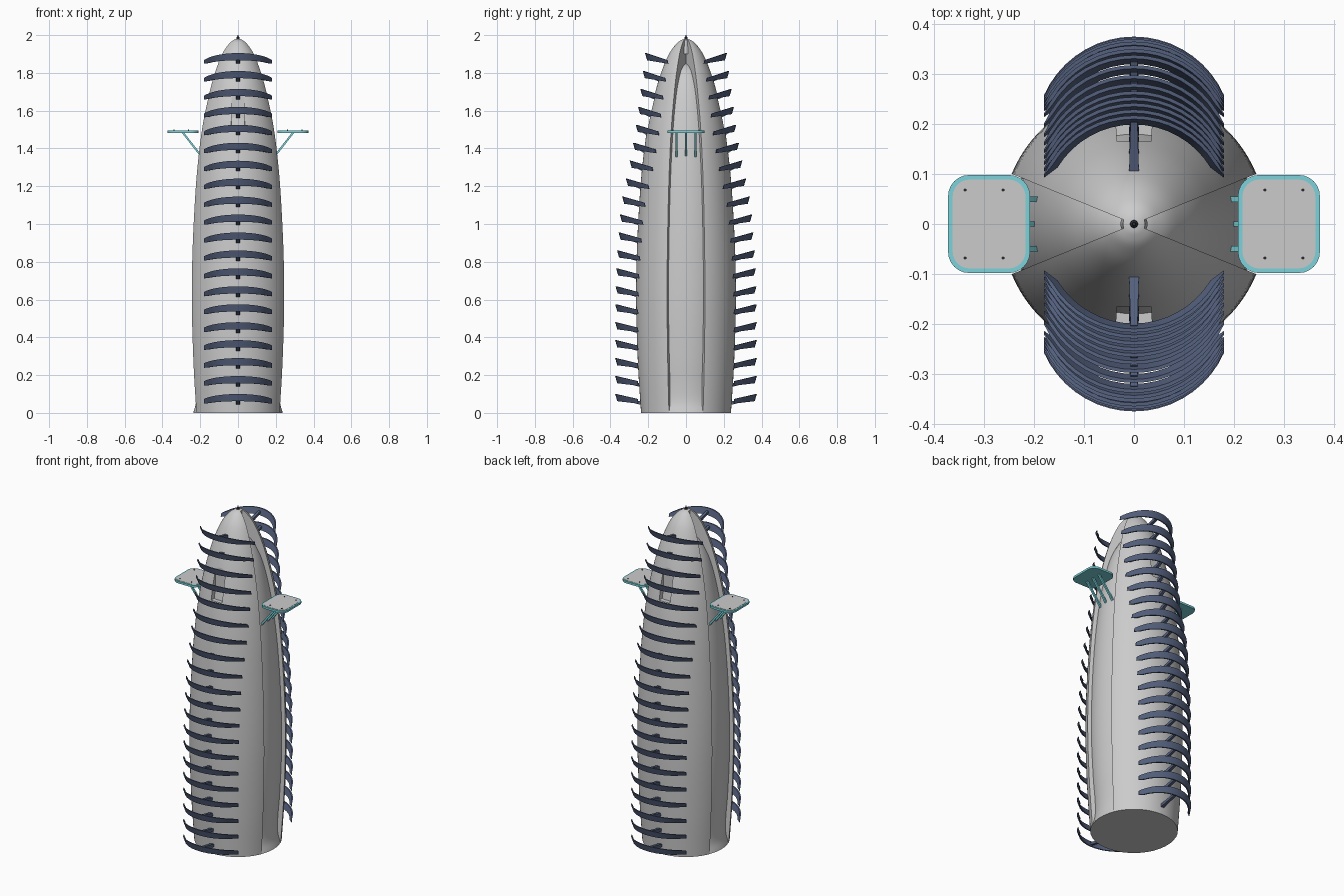
import bpy, bmesh, math
from mathutils import Vector

if "Cube" in bpy.data.objects:
    bpy.data.objects.remove(bpy.data.objects["Cube"])

def material(name, col):
    m = bpy.data.materials.new(name)
    m.diffuse_color = (*col, 1)
    m.use_nodes = True
    m.node_tree.nodes["Principled BSDF"].inputs["Base Color"].default_value = m.diffuse_color
    return m

NAVY = material("navy", (0.09, 0.12, 0.21))
TEAL = material("teal", (0.2, 0.65, 0.7))
DARK = material("dark", (0.03, 0.03, 0.04))

def make(name, verts, faces, mat=None, smooth=False, mirror=None):
    me = bpy.data.meshes.new(name)
    me.from_pydata(verts, [], faces)
    bm = bmesh.new()
    bm.from_mesh(me)
    bmesh.ops.recalc_face_normals(bm, faces=bm.faces)
    bm.to_mesh(me)
    bm.free()
    ob = bpy.data.objects.new(name, me)
    bpy.context.collection.objects.link(ob)
    if mat:
        me.materials.append(mat)
    if mirror is not None:
        mod = ob.modifiers.new("mirror", 'MIRROR')
        mod.use_axis = [i == mirror for i in range(3)]
        mod.use_clip = False
        mod.use_mirror_merge = False
    if smooth:
        bpy.ops.object.select_all(action='DESELECT')
        ob.select_set(True)
        bpy.context.view_layer.objects.active = ob
        bpy.ops.object.shade_smooth_by_angle(angle=math.radians(30))
    return ob

def spline(pts, n=5):
    """Catmull-Rom through (radius, z) points."""
    p = [Vector(q) for q in pts]
    p = [2 * p[0] - p[1]] + p + [2 * p[-1] - p[-2]]
    out = []
    for i in range(1, len(p) - 2):
        a, b, c, d = p[i - 1:i + 3]
        for k in range(n):
            t = k / n
            out.append(0.5 * (2 * b + (c - a) * t + (2 * a - 5 * b + 4 * c - d) * t * t
                              + (3 * b - a - 3 * c + d) * t ** 3))
    return out + [p[-2]]

def revolve(name, prof, a0, a1, steps, **kw):
    """Solid of revolution; a partial sweep gets flat walls to the axis."""
    full = a1 - a0 > 359
    cols = steps if full else steps + 1
    rings = prof[:-1]
    verts, faces = [], []
    for r, z in rings:
        for k in range(cols):
            a = math.radians(a0 + (a1 - a0) * k / steps)
            verts.append((r * math.cos(a), r * math.sin(a), z))
    tip = len(verts)
    verts.append((0, 0, prof[-1][1]))
    for k in range(steps):
        k2 = (k + 1) % cols
        for i in range(len(rings) - 1):
            faces.append((i * cols + k, i * cols + k2, (i + 1) * cols + k2, (i + 1) * cols + k))
        top = (len(rings) - 1) * cols
        faces.append((top + k, top + k2, tip))
    base = list(range(cols))
    if not full:
        axis = len(verts)
        verts.append((0, 0, prof[0][1]))
        base.append(axis)
        for k in (0, cols - 1):
            faces.append([axis] + [i * cols + k for i in range(len(rings))] + [tip])
    faces.append(base)
    return make(name, verts, faces, **kw)

def beam(p, q, w0, w1, h0, h1):
    """Tapered box from p to q: widths w across the direction, heights h."""
    p, q = Vector(p), Vector(q)
    d = (q - p).normalized()
    side = d.cross(Vector((0, 0, 1))).normalized()
    up = side.cross(d)
    v = [c + side * (sx * w / 2) + up * (sz * h / 2)
         for c, w, h in ((p, w0, h0), (q, w1, h1))
         for sx, sz in ((-1, -1), (1, -1), (1, 1), (-1, 1))]
    f = [(0, 1, 2, 3), (4, 5, 6, 7)] + [(i, (i + 1) % 4, 4 + (i + 1) % 4, 4 + i) for i in range(4)]
    return v, f

def prism(outline, z0, z1):
    n = len(outline)
    v = [(x, y, z) for z in (z0, z1) for x, y in outline]
    f = [list(range(n)), list(range(n, 2 * n))]
    f += [(i, (i + 1) % n, n + (i + 1) % n, n + i) for i in range(n)]
    return v, f

def rounded(cx, hx, hy, r, n=7):
    pts = []
    for q, (sx, sy) in enumerate(((1, 1), (-1, 1), (-1, -1), (1, -1))):
        for k in range(n):
            a = math.radians(90 * q + 90 * k / (n - 1))
            pts.append((cx + sx * (hx - r) + r * math.cos(a), sy * (hy - r) + r * math.sin(a)))
    return pts

# Outer shell halves, front and back
shell = spline([(.238, 0), (.254, .25), (.264, .55), (.262, .8), (.251, 1.05), (.234, 1.28),
                (.206, 1.5), (.167, 1.68), (.132, 1.8), (.09, 1.9), (.05, 1.955), (.022, 1.975), (0, 1.98)])

def radius(z):
    for (r0, z0), (r1, z1) in zip(shell, shell[1:]):
        if z0 <= z <= z1:
            return r0 + (r1 - r0) * (z - z0) / (z1 - z0)

# Window niche cutter (both sides in one mesh)
nv, nf = prism([(-.034, .165), (.034, .165), (.042, .3), (-.042, .3)], 1.5, 1.75)
cutter = make("niche_cutter", nv, nf, mirror=1)
cutter.hide_render = True
cutter.hide_viewport = True
for name, a in (("back_shell", 22.3), ("front_shell", 202.3)):
    ob = revolve(name, shell, a, a + 135.4, 48, smooth=True)
    cut = ob.modifiers.new("niche", 'BOOLEAN')
    cut.operation = 'DIFFERENCE'
    cut.solver = 'EXACT'
    cut.object = cutter

# Recessed side panels: inner core flaring at the foot
core = spline([(.237, 0), (.222, .06), (.222, .15), (.233, .3), (.243, .55), (.241, .8), (.23, 1.05),
               (.211, 1.28), (.18, 1.5), (.137, 1.68), (.085, 1.79), (.04, 1.835), (0, 1.85)])
revolve("side_panel_core", core, 0, 360, 64, smooth=True)

# Closed nose and tip light
revolve("nose_cap", [(.027, 1.9)] + [tuple(p) for p in shell if p[0] < .027], 0, 360, 32, smooth=True)
revolve("tip_light", [(.008, 1.972), (.008, 1.987), (.004, 1.992), (.003, 2.0), (0, 2.0)], 0, 360, 16, mat=DARK)

# Curved fins with a stay each, mirrored front to back
REACH = [.375] * 5 + [.375, .373, .37, .365, .357, .35, .338, .318, .298, .281, .266, .254, .242, .229, .217]
R, SEG = .197, 18
half = math.asin(.18 / R)
for i, reach in enumerate(REACH):
    z = .08 + .095 * i
    tilt = .026 + .0006 * i
    v, f = [], []
    for k in range(SEG + 1):
        a = -half + 2 * half * k / SEG
        t = (1 - math.cos(a)) / (1 - math.cos(half))
        top, bot = z + .02 - tilt * t, z - .018 - tilt * .5 * t
        for off, h in ((0, top), (.007, top), (.018, bot), (.011, bot)):
            s = (R - off) / R
            x = R * math.sin(a) * (s if abs(k - SEG / 2) < SEG / 2 else 1)
            v.append((x, -(reach - R) - R * s * math.cos(a), h))
    for k in range(SEG):
        for j in range(4):
            j2 = (j + 1) % 4
            f.append((4 * k + j, 4 * k + j2, 4 * k + 4 + j2, 4 * k + 4 + j))
    f += [(0, 1, 2, 3), tuple(range(4 * SEG, 4 * SEG + 4))]
    make(f"fin_{i + 1:02d}", v, f, NAVY, smooth=True, mirror=1)
    zi = z - .03
    v, f = beam((0, -radius(zi) + .012, zi), (0, -reach + .012, z), .02, .014, .018, .014)
    make(f"fin_stay_{i + 1:02d}", v, f, NAVY, mirror=1)

# Side landing platforms, mirrored left to right
make("platform_rim", *prism(rounded(.29, .082, .098, .042), 1.482, 1.494), TEAL, mirror=0)
make("platform_deck", *prism(rounded(.29, .073, .089, .034), 1.488, 1.4955), mirror=0)
for j, y in enumerate((-.05, 0, .05)):
    v, f = beam((.193, y, 1.357), (.292, y, 1.484), .011, .011, .01, .01)
    make(f"platform_strut_{j + 1}", v, f, TEAL, mirror=0)
for j, (x, y) in enumerate(((.262, .068), (.338, .068), (.262, -.068), (.338, -.068))):
    ring = [(x + .003 * math.cos(a * math.pi / 4), y + .003 * math.sin(a * math.pi / 4)) for a in range(8)]
    make(f"platform_lamp_{j + 1}", *prism(ring, 1.49, 1.499), DARK, mirror=0)
